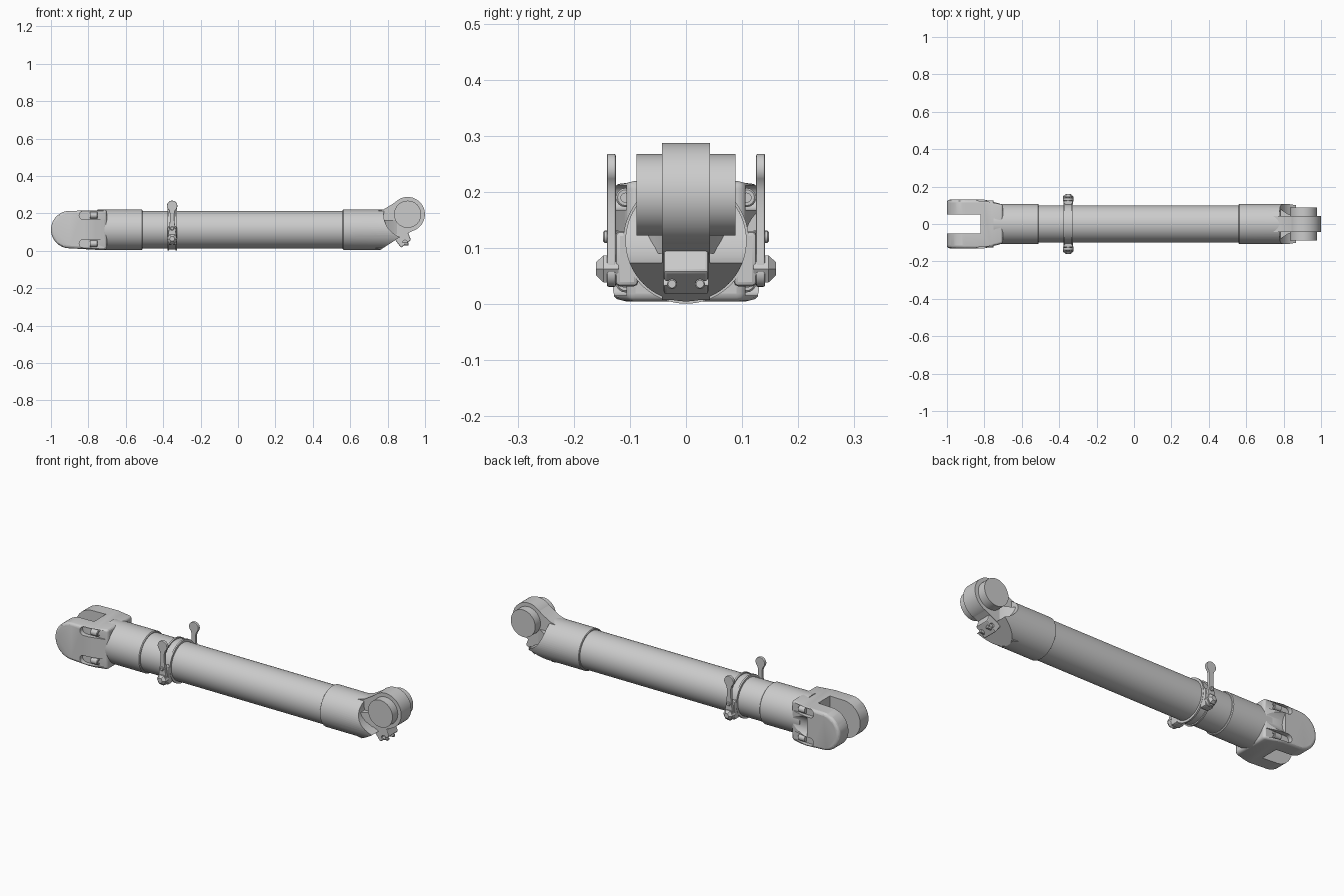
import bpy, bmesh, math
from mathutils import Vector

if "Cube" in bpy.data.objects:
    bpy.data.objects.remove(bpy.data.objects["Cube"])

AXIS_Z = 0.113          # height of the tube's centre line


def finish(bm, name, angle=30):
    bmesh.ops.recalc_face_normals(bm, faces=bm.faces)
    me = bpy.data.meshes.new(name)
    bm.to_mesh(me)
    bm.free()
    ob = bpy.data.objects.new(name, me)
    bpy.context.collection.objects.link(ob)
    smooth(ob, angle)
    return ob


def activate(ob):
    bpy.ops.object.select_all(action='DESELECT')
    ob.select_set(True)
    bpy.context.view_layer.objects.active = ob


def smooth(ob, angle=30):
    activate(ob)
    bpy.ops.object.shade_smooth_by_angle(angle=math.radians(angle))


def apply_mod(ob, kind, **settings):
    m = ob.modifiers.new(kind.lower(), kind)
    for k, v in settings.items():
        setattr(m, k, v)
    activate(ob)
    bpy.ops.object.modifier_apply(modifier=m.name)


def boolean(ob, other, op='DIFFERENCE'):
    apply_mod(ob, 'BOOLEAN', operation=op, object=other, solver='EXACT')
    bpy.data.objects.remove(other)


def bevel(ob, width, segments=2):
    apply_mod(ob, 'BEVEL', width=width, segments=segments, limit_method='ANGLE',
              angle_limit=math.radians(40))


def place(axis, a, b, d):
    return {'x': (d, a, b), 'y': (a, d, b), 'z': (a, b, d)}[axis]


def prism(name, pts, axis, lo, hi):
    """Extrude a 2D outline along an axis."""
    bm = bmesh.new()
    f = bm.faces.new([bm.verts.new(place(axis, a, b, lo)) for a, b in pts])
    g = bmesh.ops.extrude_face_region(bm, geom=[f])
    move = Vector(place(axis, 0, 0, hi - lo))
    bmesh.ops.translate(bm, verts=[v for v in g['geom'] if isinstance(v, bmesh.types.BMVert)], vec=move)
    return finish(bm, name)


def arc(ca, cb, r, a0, a1, n):
    """Points on an arc, angles in degrees."""
    return [(ca + r * math.cos(math.radians(a0 + (a1 - a0) * i / n)),
             cb + r * math.sin(math.radians(a0 + (a1 - a0) * i / n))) for i in range(n + 1)]


def turned(name, axis, ca, cb, profile, n=64):
    """Closed lathe from (distance along axis, radius) pairs."""
    bm = bmesh.new()
    rings = [[bm.verts.new(place(axis, a, b, d)) for a, b in arc(ca, cb, r, 0, 360 - 360 / n, n - 1)]
             for d, r in profile]
    for p, q in zip(rings, rings[1:]):
        for i in range(n):
            j = (i + 1) % n
            bm.faces.new((p[i], p[j], q[j], q[i]))
    bm.faces.new(rings[0])
    bm.faces.new(rings[-1])
    return finish(bm, name)


def box(name, x0, x1, y0, y1, z0, z1):
    return prism(name, [(x0, z0), (x1, z0), (x1, z1), (x0, z1)], 'y', y0, y1)


# main tube and the collar next to the fork
turned('main_tube', 'x', 0, AXIS_Z, [(-0.6, 0.1), (0.7, 0.1)])
turned('fork_collar', 'x', 0, AXIS_Z, [(-0.75, 0.108), (-0.514, 0.108), (-0.51, 0.104)])

# fork: tapered plan shape, rounded in side view
fork = prism('fork', [(-1.02, -0.13), (-0.8, -0.13), (-0.765, -0.122), (-0.7, -0.104), (-0.7, 0.104),
                      (-0.765, 0.122), (-0.8, 0.13), (-1.02, 0.13)], 'z', -0.05, 0.3)
side = arc(-0.9, AXIS_Z, 0.1, 90, 270, 32) + [(-0.76, 0.005), (-0.69, 0.005), (-0.69, 0.221), (-0.76, 0.216)]
boolean(fork, prism('side_cutter', side, 'y', -0.2, 0.2), 'INTERSECT')
bevel(fork, 0.014, 3)
boolean(fork, box('slot_cutter', -1.1, -0.82, -0.05, 0.05, -0.1, 0.4))
for s in (-1, 1):
    for z in (0.038, 0.190):
        # bolt pocket and its socket bolt
        pocket = arc(-0.827, z, 0.022, 90, 270, 12) + [(-0.68, z - 0.022), (-0.68, z + 0.022)]
        y0, y1 = sorted((s * 0.106, s * 0.2))
        boolean(fork, prism('pocket_cutter', pocket, 'y', y0, y1))
        turned('fork_bolt', 'x', s * 0.108, z, [(-0.79, 0.017), (-0.753, 0.017), (-0.75, 0.014),
               (-0.75, 0.008), (-0.758, 0.008)], 16)
# curved relief on the back of the fork
boolean(fork, turned('relief_cutter', 'x', 0.175, AXIS_Z, [(-0.81, 0.07), (-0.68, 0.07)], 40))
smooth(fork)

# elbow collar with sloped underside and clearance for the joint barrel
JX, JZ = 0.907, 0.195
elbow = turned('elbow_collar', 'x', 0, AXIS_Z, [(0.56, 0.104), (0.563, 0.108), (0.87, 0.108)])
boolean(elbow, prism('slope_cutter', [(0.75, -0.01), (0.76, 0.004), (0.90, 0.095), (1.0, 0.095), (1.0, -0.1)],
                     'y', -0.2, 0.2))
boolean(elbow, turned('clearance_cutter', 'y', JX, JZ, [(-0.2, 0.128), (0.2, 0.128)]))
smooth(elbow)

# neck and joint eye
neck = prism('elbow_neck', [(0.7, 0.02), (0.765, 0.008), (0.86, 0.07), (0.95, 0.114), (JX, JZ),
                            (0.862, 0.274), (0.815, 0.243), (0.78, 0.222), (0.7, 0.2)], 'y', -0.043, 0.043)
turned('joint_eye', 'y', JX, JZ, [(-0.043, 0.0925), (0.043, 0.0925)])
turned('joint_barrel', 'y', JX, JZ, [(-0.088, 0.0725), (0.088, 0.0725)])

# flared webs blending the neck into the collar
for s in (-1, 1):
    prism('neck_web', [(0.75, s * 0.03), (0.75, s * 0.095), (0.79, s * 0.075), (0.82, s * 0.055),
                       (0.85, s * 0.043), (0.85, s * 0.03)], 'z', 0.09, 0.165)

# clamp lug under the elbow with two socket screws
lug = prism('elbow_lug', [(0.84, 0.058), (0.872, 0.016), (0.925, 0.058), (0.905, 0.108), (0.88, 0.11)],
            'y', -0.04, 0.04)
bevel(lug, 0.005)
hole = (0.893, 0.045)
for s in (-1, 1):
    y0, y1 = sorted((s * 0.03, s * 0.06))
    boolean(lug, turned('socket_cutter', 'y', *hole, [(y0, 0.012), (y1, 0.012)], 12))
    turned('lug_screw', 'x', s * 0.025, 0.036, [(0.87, 0.009), (0.91, 0.009), (0.912, 0.007)], 12)
smooth(lug)

# clamp band around the tube, with raised rims
CX = -0.352
turned('clamp_band', 'x', 0, AXIS_Z, [(CX - 0.026, 0.099), (CX - 0.026, 0.112), (CX - 0.017, 0.112),
       (CX - 0.017, 0.106), (CX + 0.017, 0.106), (CX + 0.017, 0.112), (CX + 0.026, 0.112), (CX + 0.026, 0.099)])

# lever outline: round head, thin neck, wider round foot
right = arc(CX, 0.24, 0.028, 90, -50, 10) + [(CX + 0.012, 0.2), (CX + 0.012, 0.16), (CX + 0.018, 0.11),
        (CX + 0.023, 0.08)] + arc(CX, 0.056, 0.025, 0, -90, 6)
lever_shape = right + [(2 * CX - x, z) for x, z in reversed(right[1:-1])]

for s in (-1, 1):
    # side block on the band, lever and hex-headed pivot
    y0, y1 = sorted((s * 0.085, s * 0.126))
    block = box('clamp_block', CX - 0.025, CX + 0.025, y0, y1, 0.032, 0.13)
    bevel(block, 0.008)
    smooth(block)
    y0, y1 = sorted((s * 0.125, s * 0.141))
    lever = prism('lever', lever_shape, 'y', y0, y1)
    bevel(lever, 0.003)
    smooth(lever)
    turned('lever_pivot', 'y', CX, 0.063, [(s * 0.12, 0.028), (s * 0.147, 0.028), (s * 0.16, 0.014)], 6)
    turned('lever_pin', 'y', CX, 0.12, [(s * 0.12, 0.011), (s * 0.145, 0.011), (s * 0.148, 0.008)], 16)
